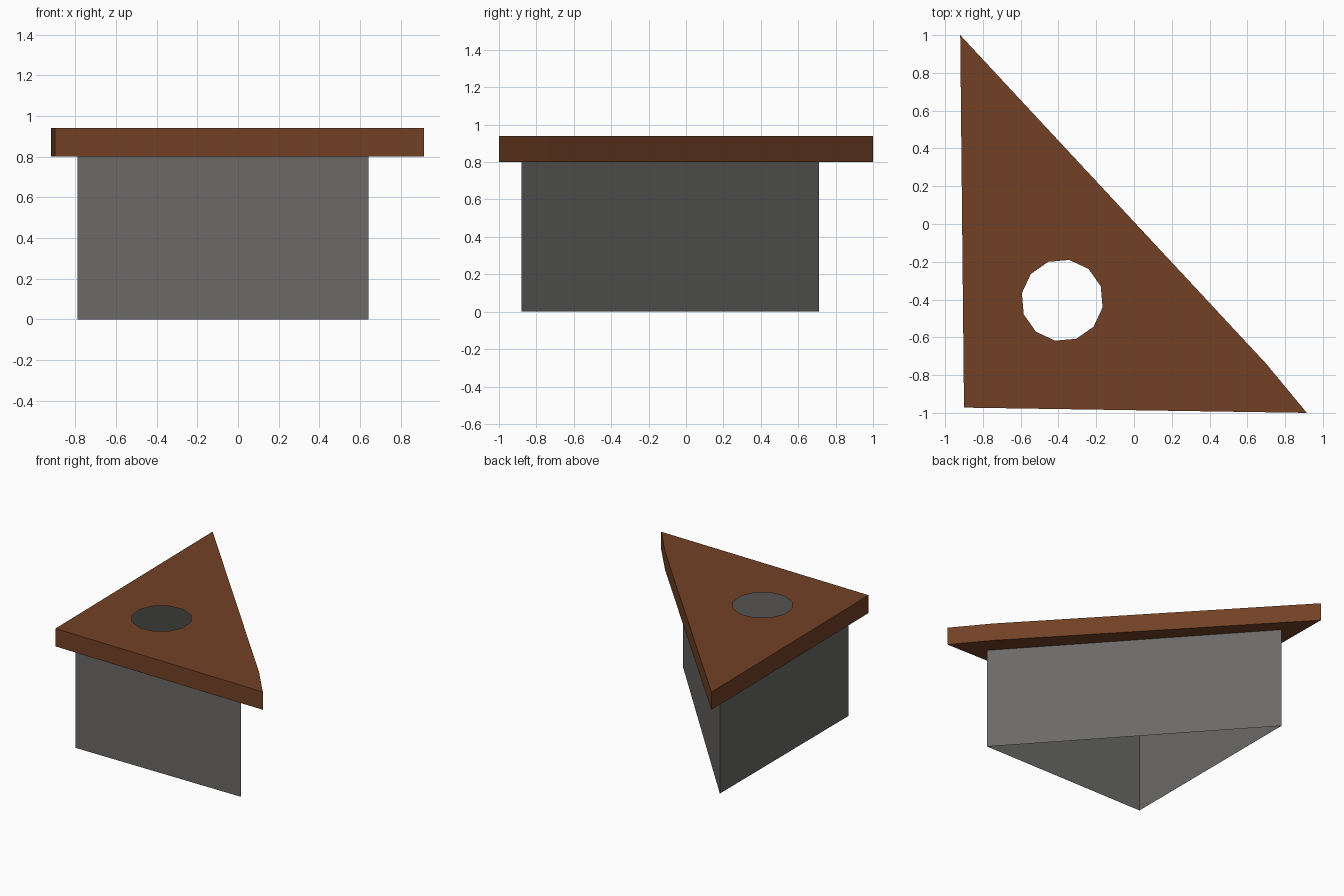
import bpy, bmesh, math

if "Cube" in bpy.data.objects:
    bpy.data.objects.remove(bpy.data.objects["Cube"])

def material(name, rgb):
    m = bpy.data.materials.new(name)
    m.diffuse_color = (*rgb, 1)
    m.use_nodes = True
    m.node_tree.nodes["Principled BSDF"].inputs["Base Color"].default_value = m.diffuse_color
    return m

brown = material("brown wood", (0.17, 0.053, 0.019))
grey = material("grey metal", (0.145, 0.142, 0.137))

BASE_Z, TOP_Z = 0.80, 0.94
# Outlines, counter-clockwise seen from above
lid_outline = [(-0.92, 1.0), (-0.90, -0.972), (0.915, -1.0), (0.70, -0.74)]
body_outline = [(-0.79, -0.88), (0.642, -0.88), (-0.79, 0.71)]
hole_outline = [(-0.38 + 0.217 * math.cos(math.radians(20 + 30 * i)),
                 -0.404 + 0.217 * math.sin(math.radians(20 + 30 * i))) for i in range(12)]

def ring(bm, pts, z):
    return [bm.verts.new((x, y, z)) for x, y in pts]

def walls(bm, low, high):
    n = len(low)
    for i in range(n):
        j = (i + 1) % n
        bm.faces.new((low[i], low[j], high[j], high[i]))

def sheet(bm, outer, inner, up):
    # Flat sheet between an outer outline and an inner opening
    edges = []
    for loop in (outer, inner):
        for i in range(len(loop)):
            a, b = loop[i], loop[(i + 1) % len(loop)]
            edges.append(bm.edges.get((a, b)) or bm.edges.new((a, b)))
    res = bmesh.ops.triangle_fill(bm, use_beauty=True, use_dissolve=False,
                                  edges=edges, normal=(0, 0, up))
    for f in res["geom"]:
        if isinstance(f, bmesh.types.BMFace):
            f.normal_update()
            if f.normal.z * up < 0:
                f.normal_flip()

def finish(bm, name, mat):
    me = bpy.data.meshes.new(name)
    bm.to_mesh(me)
    bm.free()
    me.materials.append(mat)
    ob = bpy.data.objects.new(name, me)
    bpy.context.collection.objects.link(ob)

# Lid: overhanging triangular slab with a round opening, hollow over the body
bm = bmesh.new()
low, high = ring(bm, lid_outline, BASE_Z), ring(bm, lid_outline, TOP_Z)
walls(bm, low, high)
sheet(bm, high, ring(bm, hole_outline, TOP_Z), 1)
sheet(bm, low, ring(bm, body_outline, BASE_Z), -1)
finish(bm, "lid", brown)

# Body: open triangular tube with thin walls
bm = bmesh.new()
walls(bm, ring(bm, body_outline, 0), ring(bm, body_outline, BASE_Z))
finish(bm, "body", grey)
